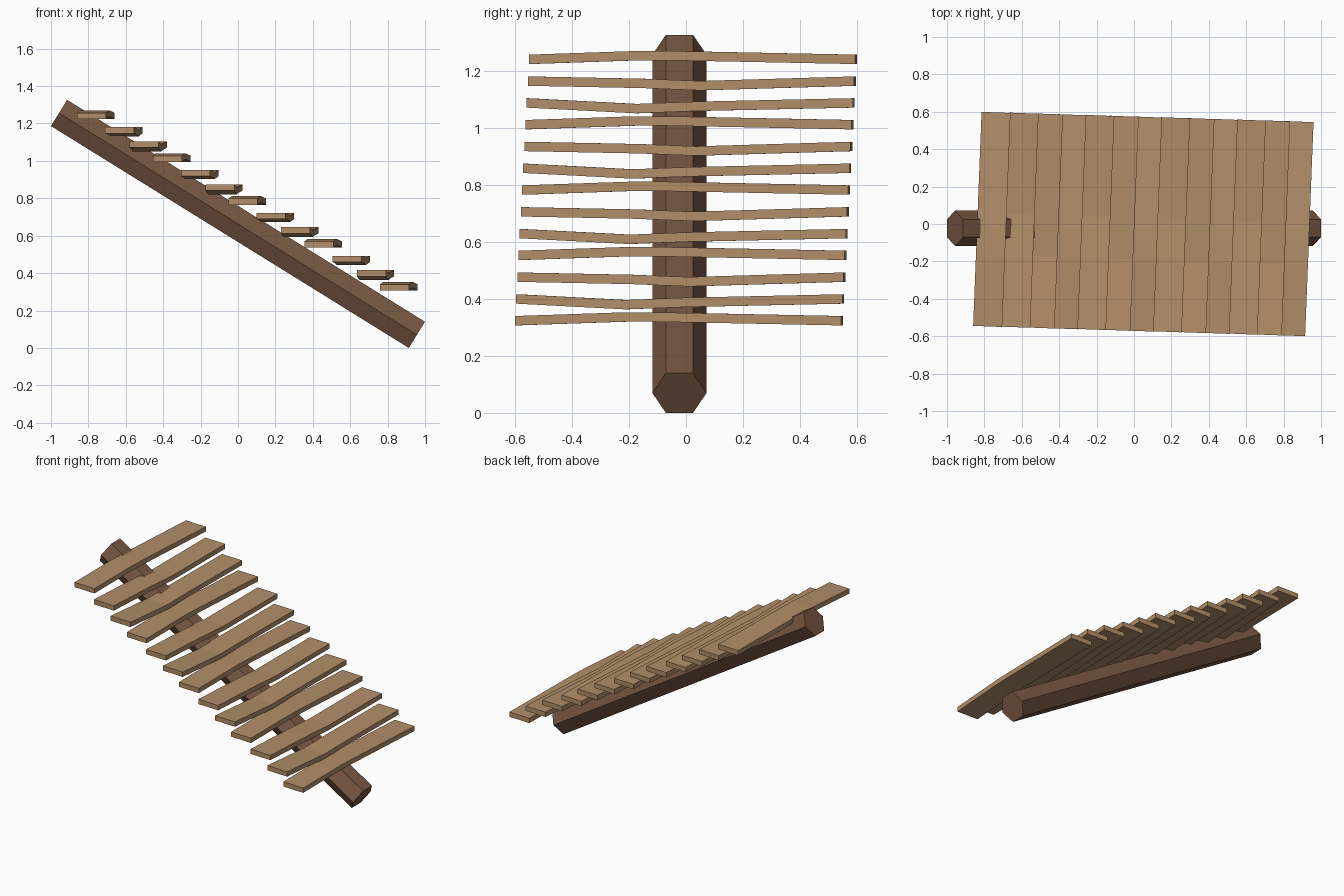
import bpy, bmesh, math
from mathutils import Matrix

if "Cube" in bpy.data.objects:
    bpy.data.objects.remove(bpy.data.objects["Cube"])


def material(name, rgb):
    m = bpy.data.materials.new(name)
    m.diffuse_color = (*rgb, 1.0)
    m.use_nodes = True
    m.node_tree.nodes["Principled BSDF"].inputs["Base Color"].default_value = m.diffuse_color
    return m


def add_object(name, bm, mat):
    bmesh.ops.recalc_face_normals(bm, faces=bm.faces)
    mesh = bpy.data.meshes.new(name)
    bm.to_mesh(mesh)
    bm.free()
    mesh.materials.append(mat)
    obj = bpy.data.objects.new(name, mesh)
    bpy.context.collection.objects.link(obj)
    return obj


dark_wood = material("dark wood", (0.19, 0.095, 0.055))
light_wood = material("light wood", (0.445, 0.272, 0.14))

# Sloping six-sided log, corners pointing to -y and +y
bm = bmesh.new()
bmesh.ops.create_cone(bm, cap_ends=True, segments=6, radius1=0.095,
                      radius2=0.095, depth=2.2512)
bmesh.ops.rotate(bm, verts=bm.verts, matrix=Matrix.Rotation(math.radians(90), 3, 'Z'))
# put a corner on the y axis whatever the starting angle
corner = max(bm.verts, key=lambda v: v.co.y)
bmesh.ops.rotate(bm, verts=bm.verts, matrix=Matrix.Rotation(
    math.atan2(corner.co.x, corner.co.y), 3, 'Z'))
log = add_object("support_log", bm, dark_wood)
log.rotation_euler = (0, math.radians(90 + 31.8), 0)
log.location = (0, -0.023, 0.663)

# Treads: three warped plank shapes repeating down the slope
LENGTH, WIDTH, THICK = 1.145, 0.155, 0.033
WARPS = [  # (y, height offset) of the bends
    [(-0.19, 0.013), (-0.08, 0.013)],
    [(-0.17, -0.008), (0.03, -0.016)],
    [(-0.19, -0.020), (0.02, -0.012)],
]
X_JITTER = [0.0, 0.015, 0.010]


def plank(name, warp):
    bm = bmesh.new()
    stations = [(-LENGTH / 2, 0)] + warp + [(LENGTH / 2, 0)]
    rings = []
    for y, z in stations:
        rings.append([bm.verts.new((sx * WIDTH / 2, y, z + sz * THICK / 2))
                      for sx, sz in ((-1, -1), (1, -1), (1, 1), (-1, 1))])
    for a, b in zip(rings, rings[1:]):
        for k in range(4):
            j = (k + 1) % 4
            bm.faces.new((a[k], a[j], b[j], b[k]))
    bm.faces.new(rings[0])
    bm.faces.new(rings[-1])
    return add_object(name, bm, light_wood)


for i in range(13):
    step = plank(f"step_plank_{i + 1}", WARPS[i % 3])
    step.rotation_euler.z = math.radians(-2.25)
    step.location = (-0.76 + 0.135 * i + X_JITTER[i % 3],
                     0.0245 - 0.0041 * i,
                     1.24 - 0.0764 * i)
